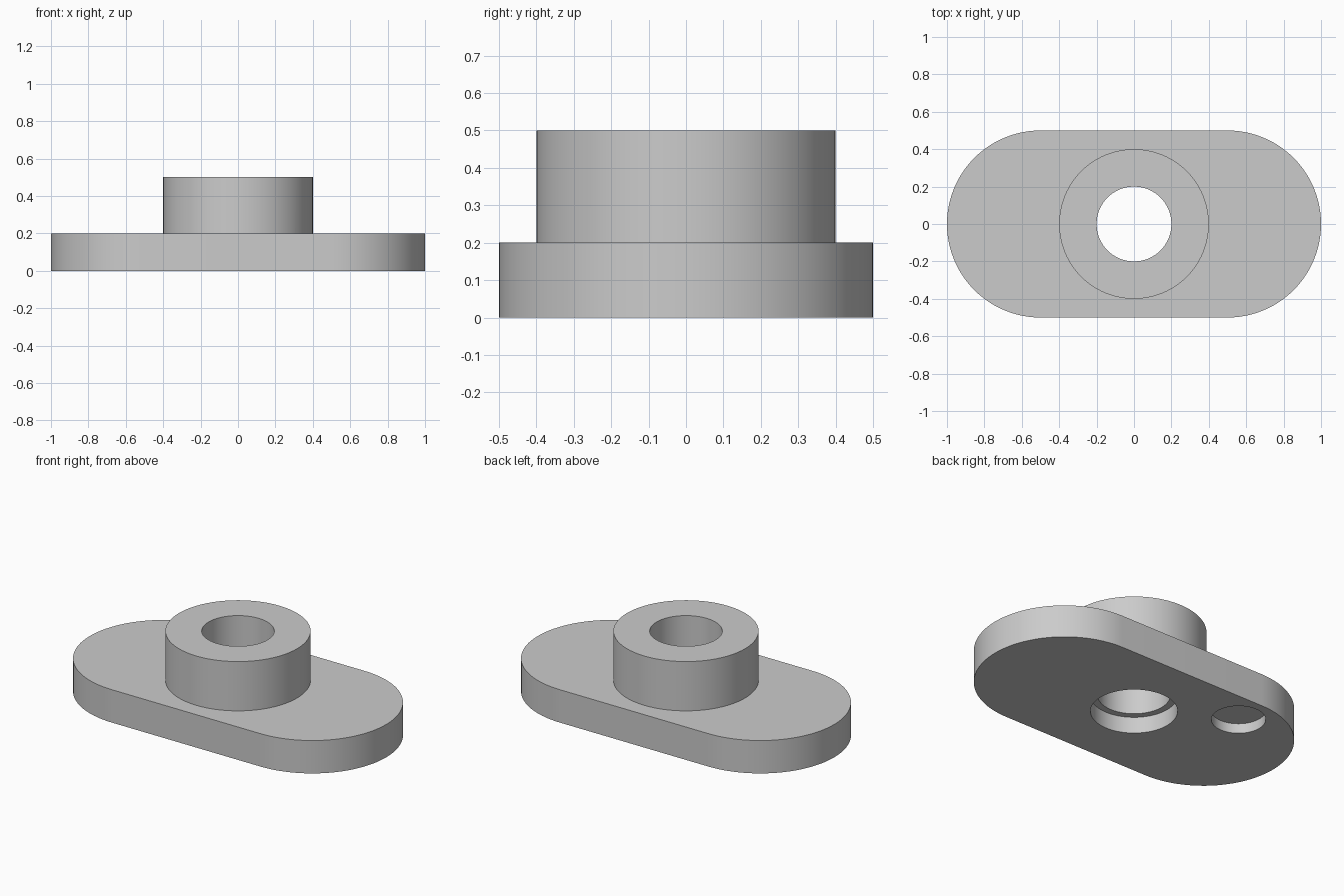
import bpy, bmesh, math

cube = bpy.data.objects.get("Cube")
if cube:
    bpy.data.objects.remove(cube, do_unlink=True)

SIDES = 96

grey = bpy.data.materials.new("plain grey")
grey.use_nodes = True
colour = (0.6, 0.6, 0.6, 1)
grey.diffuse_color = colour
grey.node_tree.nodes["Principled BSDF"].inputs["Base Color"].default_value = colour


def arc(cx, cy, r, start, end, n):
    return [(cx + r * math.cos(start + (end - start) * i / n),
             cy + r * math.sin(start + (end - start) * i / n)) for i in range(n + 1)]


def prism(name, outline, z0, z1):
    """Extrude a closed outline from z0 up to z1."""
    bm = bmesh.new()
    base = bm.faces.new([bm.verts.new((x, y, z0)) for x, y in outline])
    top = bmesh.ops.extrude_face_region(bm, geom=[base])["geom"]
    bmesh.ops.translate(bm, vec=(0, 0, z1 - z0),
                        verts=[v for v in top if isinstance(v, bmesh.types.BMVert)])
    bmesh.ops.recalc_face_normals(bm, faces=bm.faces)
    mesh = bpy.data.meshes.new(name)
    bm.to_mesh(mesh)
    bm.free()
    mesh.materials.append(grey)
    obj = bpy.data.objects.new(name, mesh)
    bpy.context.collection.objects.link(obj)
    return obj


def cylinder(name, x, y, r, z0, z1):
    return prism(name, arc(x, y, r, 0, math.tau, SIDES)[:-1], z0, z1)


def boolean(target, tool, operation):
    """Combine the tool into the target and remove the tool."""
    mod = target.modifiers.new(tool.name, "BOOLEAN")
    mod.operation, mod.object, mod.solver = operation, tool, "EXACT"
    bpy.ops.object.select_all(action="DESELECT")
    bpy.context.view_layer.objects.active = target
    target.select_set(True)
    bpy.ops.object.modifier_apply(modifier=mod.name)
    bpy.data.objects.remove(tool, do_unlink=True)


# Base plate with round ends
quarter = math.pi / 2
outline = (arc(0.5, 0, 0.5, -quarter, quarter, SIDES // 2)
           + arc(-0.5, 0, 0.5, quarter, 3 * quarter, SIDES // 2))
flange = prism("flanged_bushing", outline, 0, 0.2)

# Raised boss, through bore, counterbore and shallow blind hole underneath
boolean(flange, cylinder("boss", 0, 0, 0.4, 0.1, 0.5), "UNION")
boolean(flange, cylinder("bore", 0, 0, 0.2, -0.1, 0.6), "DIFFERENCE")
boolean(flange, cylinder("counterbore", 0, 0, 0.24, -0.1, 0.1), "DIFFERENCE")
boolean(flange, cylinder("blind_hole", -0.5, 0.3, 0.15, -0.1, 0.06), "DIFFERENCE")

bpy.ops.object.shade_smooth_by_angle(angle=math.radians(30))
